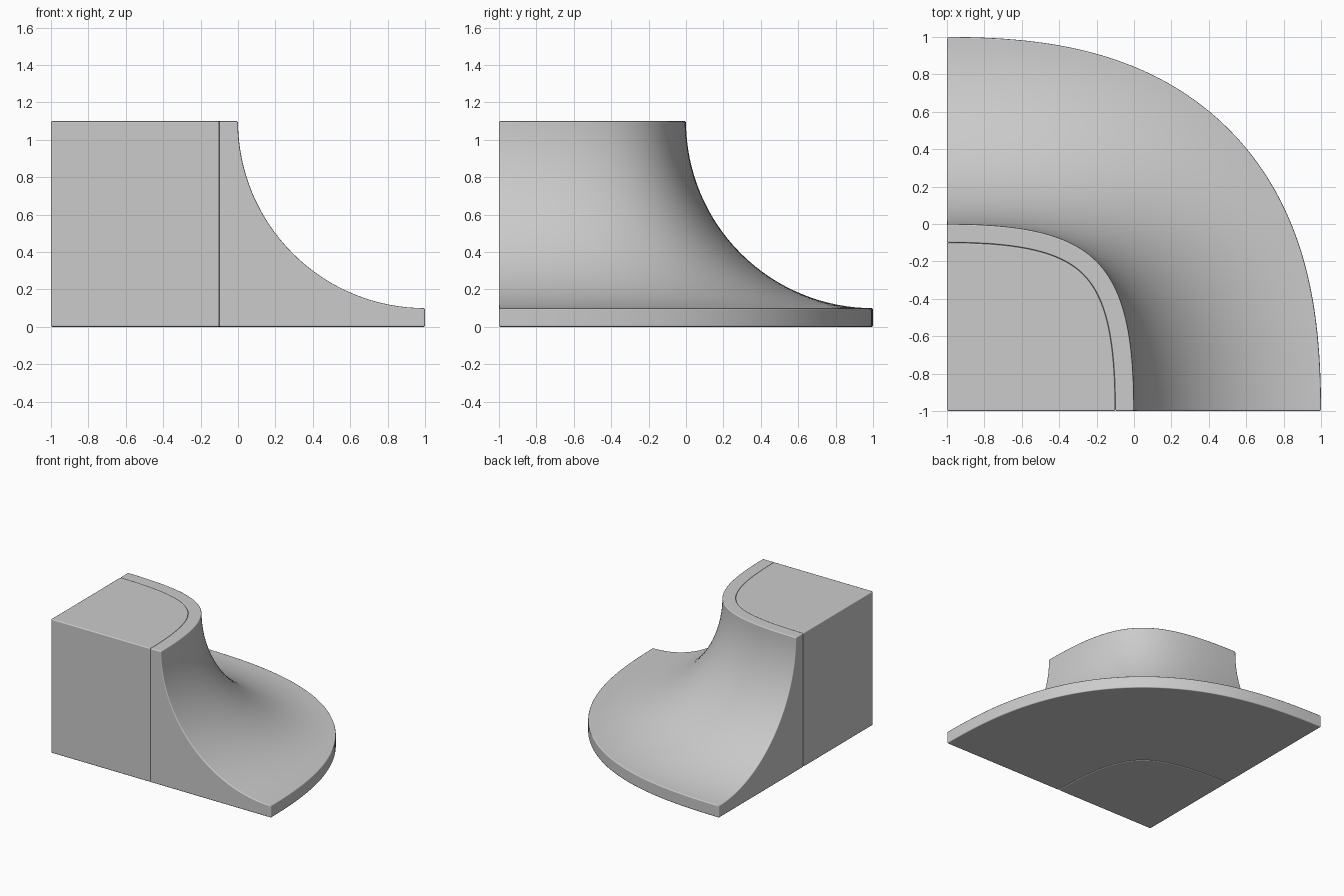
import bpy, bmesh, math
from mathutils import Vector

if "Cube" in bpy.data.objects:
    bpy.data.objects.remove(bpy.data.objects["Cube"])

STEPS, ARC, K = 48, 32, 0.8
A, B, C, D = Vector((-1, 0)), Vector((-1 + K, 0)), Vector((0, -1 + K)), Vector((0, -1))


def path(t, offset):
    """Corner path point at t, moved outward along its normal."""
    s = 1 - t
    p = A * s**3 + B * 3 * s * s * t + C * 3 * s * t * t + D * t**3
    d = ((B - A) * s * s + (C - B) * 2 * s * t + (D - C) * t * t).normalized()
    return p + Vector((-d.y, d.x)) * offset


def loft(name, rings):
    """Closed solid through a list of equal closed rings, capped at both ends."""
    bm = bmesh.new()
    rows = [[bm.verts.new(p) for p in ring] for ring in rings]
    n = len(rows[0])
    for r0, r1 in zip(rows, rows[1:]):
        for i in range(n):
            j = (i + 1) % n
            bm.faces.new((r0[i], r0[j], r1[j], r1[i]))
    bm.faces.new(rows[0])
    bm.faces.new(rows[-1])
    bmesh.ops.recalc_face_normals(bm, faces=bm.faces[:])
    mesh = bpy.data.meshes.new(name)
    for f in bm.faces:
        f.smooth = True
    bm.to_mesh(mesh)
    bm.free()
    obj = bpy.data.objects.new(name, mesh)
    bpy.context.collection.objects.link(obj)
    # small softened edges
    bev = obj.modifiers.new("edge_bevel", 'BEVEL')
    bev.width = 0.008
    bev.segments = 2
    bev.limit_method = 'ANGLE'
    bev.angle_limit = math.radians(40)
    bev.use_clamp_overlap = False
    bev.harden_normals = True
    return obj


# ramp: quarter-circle profile swept round the corner path
profile = [(-0.1, 0), (-0.1, 1.1)]
for i in range(ARC + 1):
    a = math.pi / 2 * i / ARC
    profile.append((1 - math.cos(a), 1.1 - math.sin(a)))
profile.append((1, 0))
loft("ramp", [[(*path(k / STEPS, r), z) for r, z in profile] for k in range(STEPS + 1)])

# platform: filled deck block inside the ramp
outline = [Vector((-1, -1))] + [path(k / STEPS, -0.1) for k in range(STEPS + 1)]
loft("deck_block", [[(*p, z) for p in outline] for z in (0, 1.1)])
